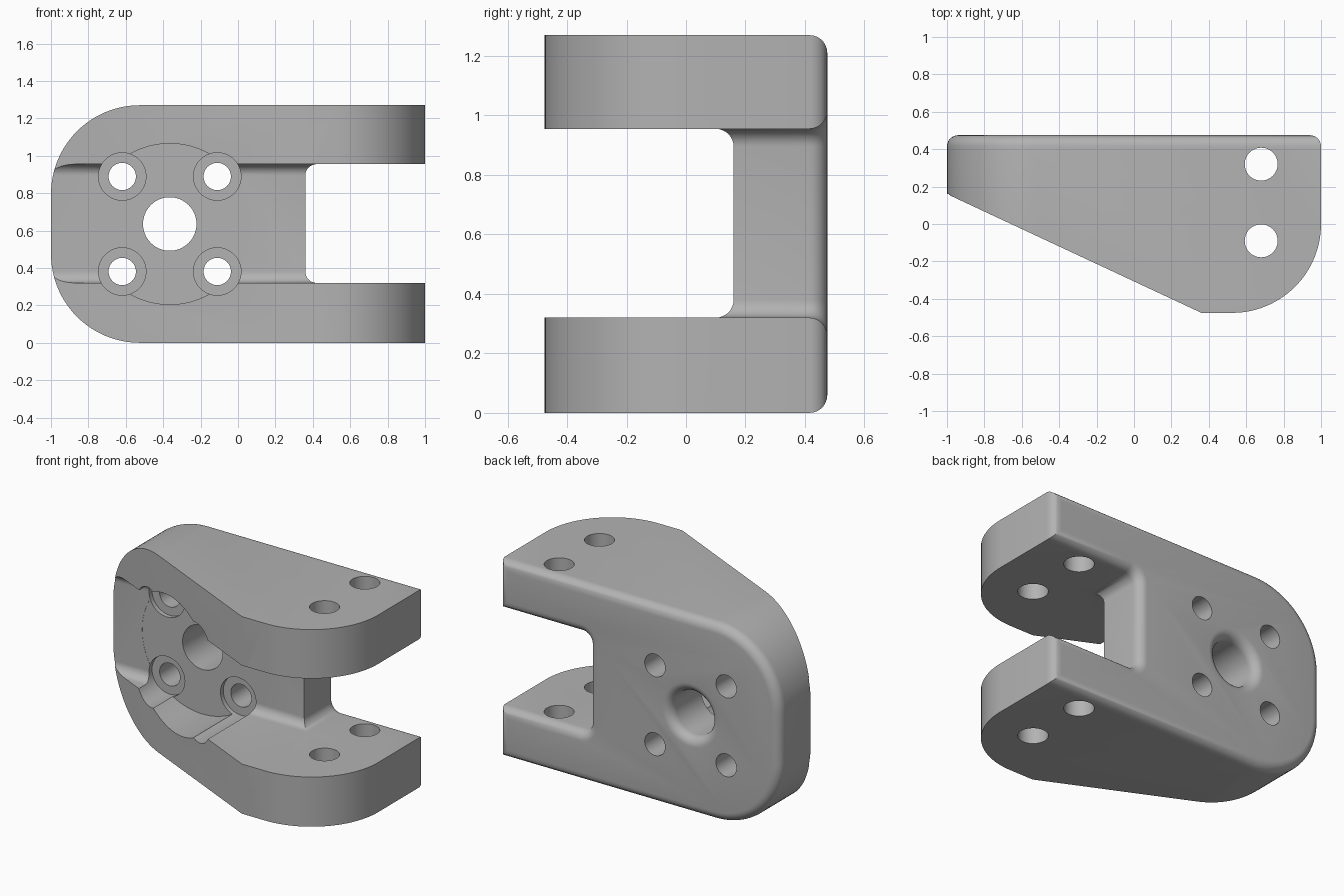
import bpy, bmesh, math
from mathutils import Vector

if "Cube" in bpy.data.objects:
    bpy.data.objects.remove(bpy.data.objects["Cube"])

H, D = 1.27, 0.475            # height, half depth
MID = H / 2
G0, G1 = 0.32, 0.955          # gap between the two arms
WEB, WIN, F = 0.16, 0.36, 0.06  # web front, window edge, fillet radius
BX = -0.365                   # bore centre

steel = bpy.data.materials.new("plain grey")
steel.diffuse_color = (0.45, 0.45, 0.45, 1)
steel.use_nodes = True
steel.node_tree.nodes["Principled BSDF"].inputs["Base Color"].default_value = steel.diffuse_color


def arc(cx, cy, r, a0, a1, n):
    """Points on an arc, angles in degrees."""
    return [(cx + r * math.cos(math.radians(a0 + (a1 - a0) * i / n)),
             cy + r * math.sin(math.radians(a0 + (a1 - a0) * i / n))) for i in range(n + 1)]


def prism(name, pts, axis, lo, hi, back_fillet=0):
    """Extrude a 2D profile along an axis; optionally round the far rim."""
    place = {'X': lambda p, d: (d, p[0], p[1]),
             'Y': lambda p, d: (p[0], d, p[1]),
             'Z': lambda p, d: (p[0], p[1], d)}[axis]
    bm = bmesh.new()
    a = [bm.verts.new(place(p, lo)) for p in pts]
    b = [bm.verts.new(place(p, hi)) for p in pts]
    n = len(pts)
    bm.faces.new(a[::-1])
    far = bm.faces.new(b)
    for i in range(n):
        j = (i + 1) % n
        bm.faces.new((a[i], a[j], b[j], b[i]))
    bmesh.ops.recalc_face_normals(bm, faces=bm.faces)
    if back_fillet:
        bmesh.ops.bevel(bm, geom=list(far.edges), offset=back_fillet, offset_type='OFFSET',
                        segments=7, profile=0.5, affect='EDGES', clamp_overlap=False)
    return finish(name, bm)


def finish(name, bm):
    me = bpy.data.meshes.new(name)
    bm.to_mesh(me)
    bm.free()
    ob = bpy.data.objects.new(name, me)
    me.materials.append(steel)
    bpy.context.collection.objects.link(ob)
    return ob


def lathe(name, profile, cx, cz, n=64):
    """Closed solid of revolution about a y-parallel axis; profile is (radius, y)."""
    bm = bmesh.new()
    rings = [[bm.verts.new((cx + r * math.cos(2 * math.pi * i / n), y,
                            cz + r * math.sin(2 * math.pi * i / n))) for i in range(n)]
             for r, y in profile]
    for p, q in zip(rings, rings[1:]):
        for i in range(n):
            j = (i + 1) % n
            bm.faces.new((p[i], p[j], q[j], q[i]))
    bm.faces.new(rings[0])
    bm.faces.new(rings[-1])
    bmesh.ops.recalc_face_normals(bm, faces=bm.faces)
    return finish(name, bm)


def boolean(ob, tool, op='DIFFERENCE'):
    tool.hide_render = True
    m = ob.modifiers.new(tool.name, 'BOOLEAN')
    m.object, m.operation, m.solver = tool, op, 'EXACT'
    bpy.context.view_layer.objects.active = ob
    bpy.ops.object.modifier_apply(modifier=m.name)
    bpy.data.objects.remove(tool)


# Body: C-shaped front profile with a rounded rear rim
R = 0.475
front = [(1, 0), (1, G0)]
front += arc(WIN + F, G0 + F, F, 270, 180, 8)
front += arc(WIN + F, G1 - F, F, 180, 90, 8)
front += [(1, G1), (1, H)]
front += arc(-1 + R, H - R, R, 90, 180, 24)
front += arc(-1 + R, R, R, 180, 270, 24)
body = prism("clevis_bracket", front, 'Y', -D, D, F)

# Plan outline: slanted front left, rounded front right
plan = [(-1.2, 0.8), (1.2, 0.8), (1.2, 0.0)] + arc(1 - D, 0, D, 0, -90, 28)
plan += [(0.36, -D), (-1.2, 0.16 + 0.2 * 0.635 / 1.36)]
boolean(body, prism("plan_cutter", plan, 'Z', -0.2, H + 0.2), 'INTERSECT')

# Front gap between the arms, filleted into the web
gap = [(-1, G0)] + arc(WEB - F, G0 + F, F, -90, 0, 8) + arc(WEB - F, G1 - F, F, 0, 90, 8) + [(-1, G1)]
boolean(body, prism("gap_cutter", gap, 'X', -1.3, 1.3))

# Round pocket and central bore with a rounded rear rim
boolean(body, lathe("pocket_cutter", [(0.43, -1), (0.43, WEB + 0.001)], BX, MID, 96))
rim = [(0.143 + F - F * math.cos(t), D - F + F * math.sin(t))
       for t in (math.pi / 2 * i / 7 for i in range(8))]
boolean(body, lathe("bore_cutter", [(0.143, -1)] + rim + [(0.143 + F, 0.7)], BX, MID))

# Four bolt holes with spot faces
for sx in (-1, 1):
    for sz in (-1, 1):
        boolean(body, lathe("bolt_cutter", [(0.127, -1), (0.127, WEB + 0.03), (0.073, WEB + 0.03), (0.073, 0.8)],
                            BX + sx * 0.254, MID + sz * 0.254, 48))

# Pin holes through both arms
for y in (0.32, -0.09):
    boolean(body, prism("pin_cutter", arc(0.68, y, 0.088, 0, 352.5, 47), 'Z', -0.2, H + 0.2))

body.select_set(True)
bpy.context.view_layer.objects.active = body
bpy.ops.object.shade_smooth_by_angle(angle=math.radians(30))
